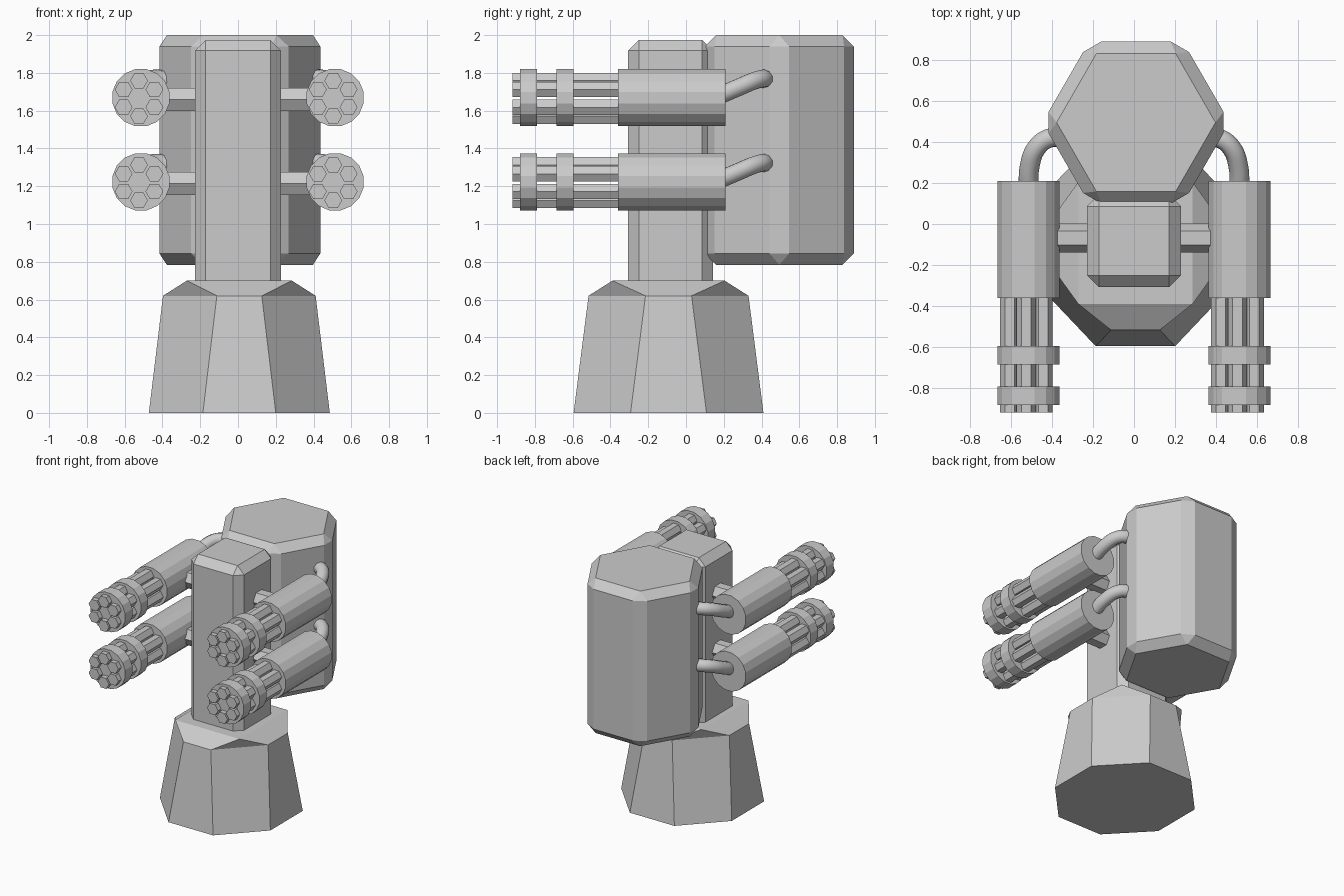
import bpy, bmesh, math
from mathutils import Matrix, Vector

if "Cube" in bpy.data.objects:
    bpy.data.objects.remove(bpy.data.objects["Cube"])


def finish(name, bm, bevel=0):
    bmesh.ops.recalc_face_normals(bm, faces=bm.faces)
    me = bpy.data.meshes.new(name)
    bm.to_mesh(me)
    bm.free()
    ob = bpy.data.objects.new(name, me)
    bpy.context.collection.objects.link(ob)
    if bevel:
        m = ob.modifiers.new("chamfer", 'BEVEL')
        m.width, m.segments, m.limit_method = bevel, 1, 'NONE'
    return ob


def cylinder(bm, n, r, loc, length, axis='Z', spin=0):
    turn = {'Z': Matrix(), 'Y': Matrix.Rotation(math.pi / 2, 4, 'X'),
            'X': Matrix.Rotation(math.pi / 2, 4, 'Y')}[axis]
    mat = Matrix.Translation(loc) @ turn @ Matrix.Rotation(spin, 4, 'Z')
    bmesh.ops.create_cone(bm, cap_ends=True, segments=n, radius1=r, radius2=r,
                          depth=length, matrix=mat)


# Pedestal: tapered eight-sided body with a square top and cut corners
bm = bmesh.new()
cx, cy = 0.007, -0.0925


def octagon(hx, hy, ex, ey, z):
    pts = [(-ex, -hy), (ex, -hy), (hx, -ey), (hx, ey),
           (ex, hy), (-ex, hy), (-hx, ey), (-hx, -ey)]
    return [bm.verts.new((cx + x, cy + y, z)) for x, y in pts]


low = octagon(0.479, 0.5025, 0.193, 0.201, 0)
mid = octagon(0.404, 0.4235, 0.119, 0.122, 0.62)
top = [bm.verts.new((cx + x * 0.278, cy + y * 0.297, 0.70))
       for x, y in ((-1, -1), (1, -1), (1, 1), (-1, 1))]
bm.faces.new(low)
bm.faces.new(top)
for i in range(8):
    j = (i + 1) % 8
    bm.faces.new((low[i], low[j], mid[j], mid[i]))
for i in range(4):
    j = (i + 1) % 4
    bm.faces.new((mid[2 * i], mid[2 * i + 1], top[j], top[i]))
    bm.faces.new((mid[2 * i + 1], mid[(2 * i + 2) % 8], top[j]))
finish("pedestal", bm)

# Chamfered column
bm = bmesh.new()
bmesh.ops.create_cube(bm, size=1, matrix=Matrix.Translation((0, -0.082, 1.2875))
                      @ Matrix.Diagonal((0.456, 0.45, 1.375, 1)))
finish("column", bm, 0.057)

# Hexagonal ammunition drum behind the column
bm = bmesh.new()
cylinder(bm, 6, 0.456, (0.01, 0.494, 1.392), 1.216, spin=math.pi / 2)
hexa = finish("ammo_drum", bm, 0.06)

for row, z in (("upper", 1.669), ("lower", 1.223)):
    # Hexagonal cross bar carrying a pair of guns
    bm = bmesh.new()
    cylinder(bm, 6, 0.07, (0, -0.068, z - 0.009), 0.86, 'X')
    finish(row + "_cross_bar", bm)

    for side, s in (("left", -1), ("right", 1)):
        x = s * 0.514
        # Gun housing and barrel clamps
        bm = bmesh.new()
        for y0, y1 in ((-0.36, 0.21), (-0.685, -0.595), (-0.88, -0.79)):
            cylinder(bm, 16, 0.154, (x, (y0 + y1) / 2, z), y1 - y0, 'Y', math.pi / 16)
        finish(f"{row}_{side}_housing", bm)

        # Six hexagonal barrels in a ring
        bm = bmesh.new()
        for k in range(6):
            a = math.radians(90 + 60 * k)
            cylinder(bm, 6, 0.047, (x - 0.01 + 0.094 * math.cos(a), -0.628,
                     z - 0.004 + 0.094 * math.sin(a)), 0.58, 'Y', math.pi / 6)
        finish(f"{row}_{side}_barrels", bm)

        # Curved feed hose from housing to drum
        cu = bpy.data.curves.new(f"{row}_{side}_hose", 'CURVE')
        cu.dimensions = '3D'
        cu.bevel_depth, cu.bevel_resolution, cu.resolution_u = 0.048, 3, 5
        cu.use_fill_caps = True
        path = [(0.514, 0.18, 0.012), (0.508, 0.28, 0.055), (0.475, 0.37, 0.092),
                (0.42, 0.415, 0.1), (0.35, 0.422, 0.085)]
        sp = cu.splines.new('BEZIER')
        sp.bezier_points.add(len(path) - 1)
        for p, (px, py, pz) in zip(sp.bezier_points, path):
            p.co = Vector((s * px, py, z + pz))
            p.handle_left_type = p.handle_right_type = 'AUTO'
        bpy.context.collection.objects.link(bpy.data.objects.new(cu.name, cu))
